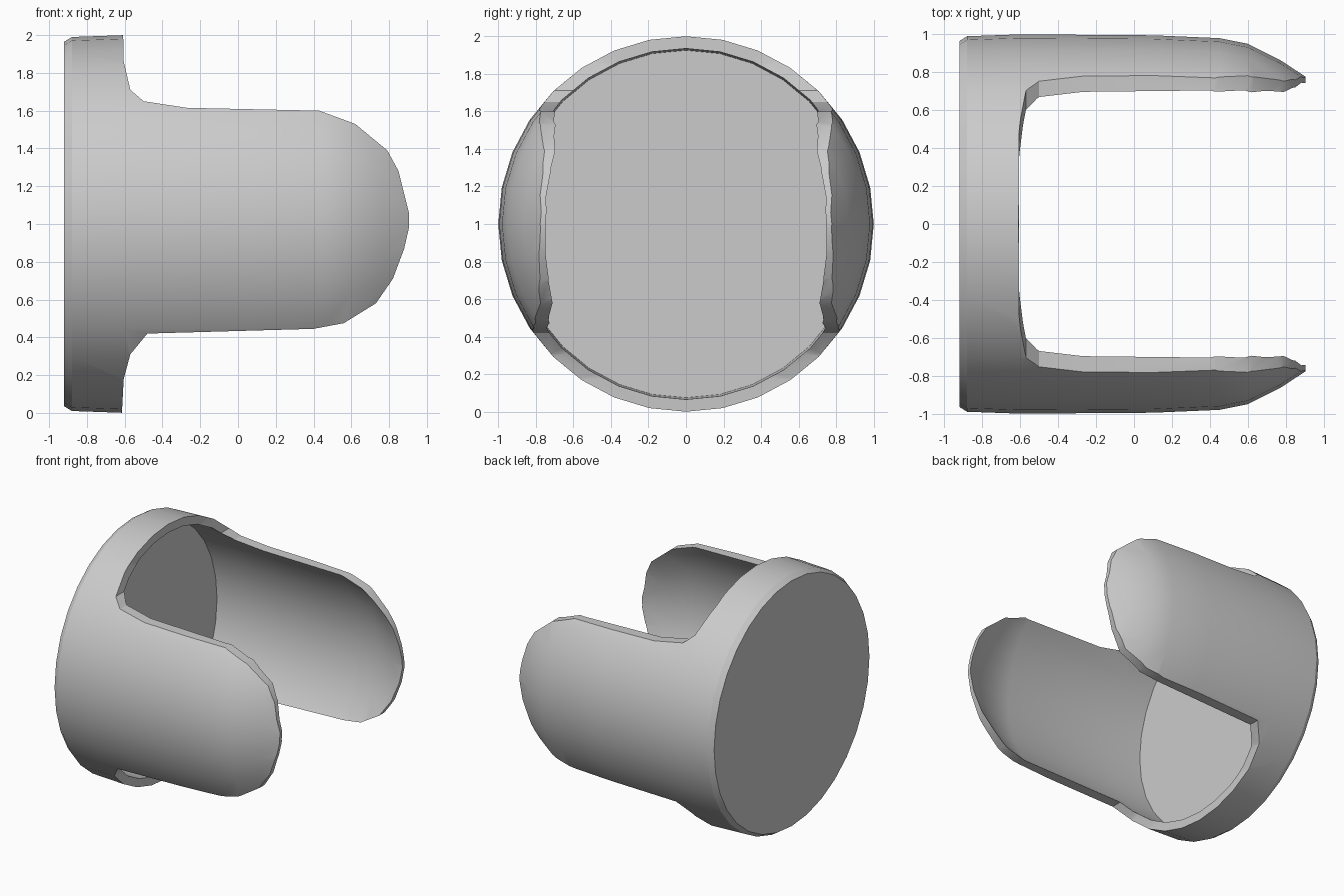
import bpy
import bmesh
from math import cos, sin, tau

default = bpy.data.objects.get("Cube")
if default:
    bpy.data.objects.remove(default, do_unlink=True)

SIDES = 32

grey = bpy.data.materials.new("plain grey")
grey.use_nodes = True
grey.diffuse_color = (0.6, 0.6, 0.6, 1)
grey.node_tree.nodes["Principled BSDF"].inputs["Base Color"].default_value = (0.6, 0.6, 0.6, 1)


def finish(bm, name):
    bmesh.ops.recalc_face_normals(bm, faces=bm.faces)
    mesh = bpy.data.meshes.new(name)
    bm.to_mesh(mesh)
    bm.free()
    mesh.materials.append(grey)
    obj = bpy.data.objects.new(name, mesh)
    bpy.context.collection.objects.link(obj)
    return obj


def lathe(name, profile):
    """Revolve (x, radius) points around the x axis at z = 1, capping both ends."""
    bm = bmesh.new()
    rings = []
    for x, r in profile:
        angles = [tau * i / SIDES for i in range(SIDES)]
        rings.append([bm.verts.new((x, r * cos(a), 1 + r * sin(a))) for a in angles])
    for a, b in zip(rings, rings[1:]):
        for i in range(SIDES):
            j = (i + 1) % SIDES
            bm.faces.new((a[i], a[j], b[j], b[i]))
    bm.faces.new(rings[0])
    bm.faces.new(rings[-1])
    return finish(bm, name)


def prism(name, outline, depth):
    """Extrude an (x, z) outline through the model along y."""
    bm = bmesh.new()
    face = bm.faces.new([bm.verts.new((x, -depth, z)) for x, z in outline])
    moved = bmesh.ops.extrude_face_region(bm, geom=[face])["geom"]
    verts = [v for v in moved if isinstance(v, bmesh.types.BMVert)]
    bmesh.ops.translate(bm, verts=verts, vec=(0, 2 * depth, 0))
    return finish(bm, name)


# Hollow cup: outer wall to the tapered lip, then back down the inside to the floor
outer = [(-0.92, 0.965), (-0.88, 0.99), (-0.6, 1.0), (0.1, 0.995), (0.45, 0.98),
         (0.6, 0.95), (0.77, 0.865), (0.915, 0.77)]
inner = [(0.915, 0.745), (0.75, 0.82), (0.58, 0.895), (0.4, 0.93), (-0.6, 0.935), (-0.83, 0.925)]
cup = lathe("cup_with_two_arms", outer + inner)

# Side outline: full disc at the base, filleted shoulders, round-ended arms
upper = [(-0.61, 2.1), (-0.605, 1.86), (-0.57, 1.71), (-0.5, 1.65), (-0.27, 1.615),
         (0.43, 1.6), (0.62, 1.53), (0.79, 1.39), (0.85, 1.28), (0.905, 1.06)]
lower = [(0.905, 0.98), (0.88, 0.87), (0.82, 0.71), (0.73, 0.58), (0.56, 0.475),
         (0.4, 0.445), (-0.48, 0.42), (-0.57, 0.31), (-0.605, 0.18), (-0.62, -0.1)]
cutter = prism("arm_outline", [(-1.1, -0.1), (-1.1, 2.1)] + upper + lower, 1.2)
cutter.hide_render = True

trim = cup.modifiers.new("trim", "BOOLEAN")
trim.operation = "INTERSECT"
trim.solver = "EXACT"
trim.object = cutter
bpy.ops.object.select_all(action="DESELECT")
cup.select_set(True)
bpy.context.view_layer.objects.active = cup
bpy.ops.object.modifier_apply(modifier=trim.name)
bpy.data.objects.remove(cutter, do_unlink=True)
bpy.ops.object.shade_smooth_by_angle(angle=0.52)
